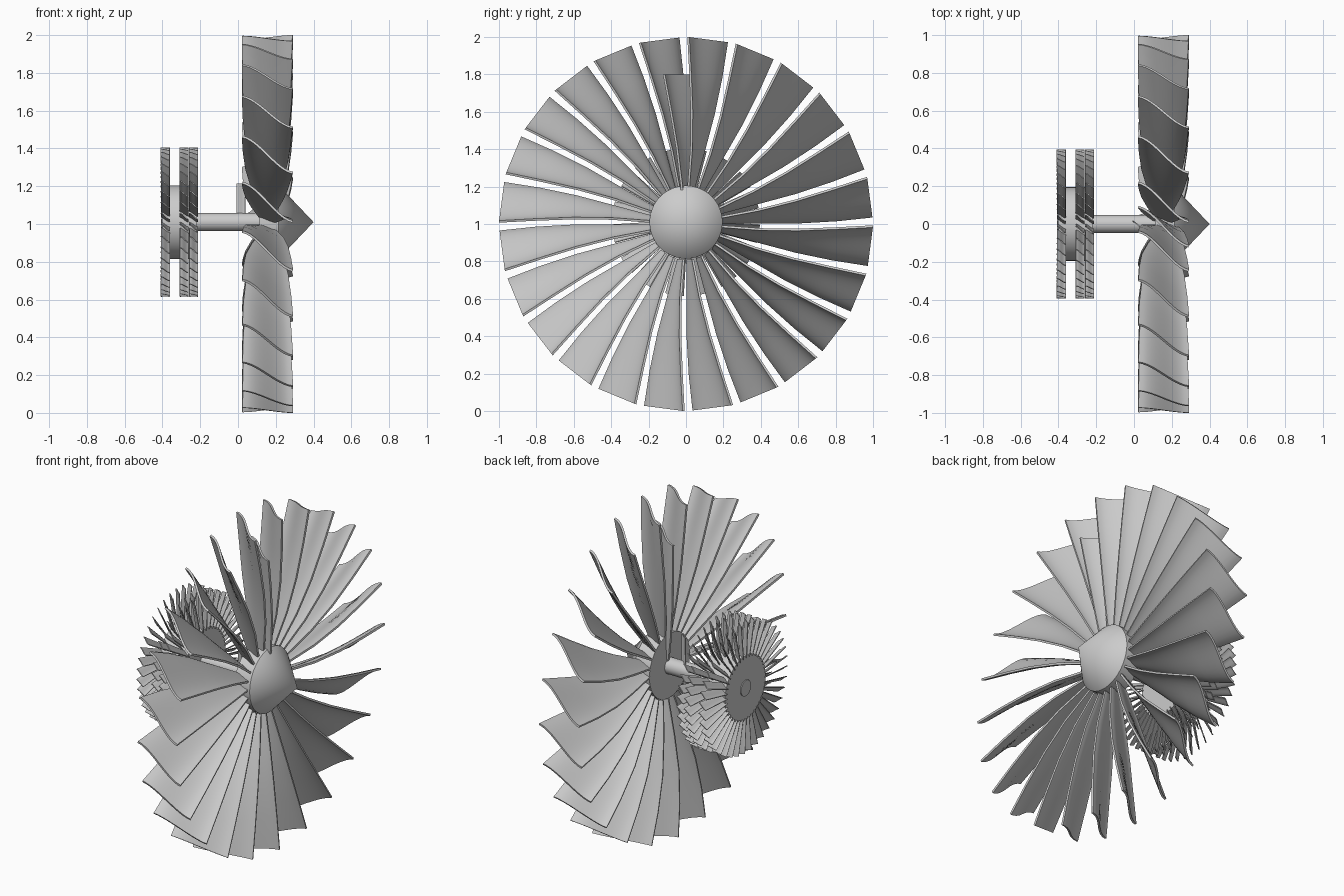
import bpy, bmesh, math
from mathutils import Matrix, Vector

if "Cube" in bpy.data.objects:
    bpy.data.objects.remove(bpy.data.objects["Cube"])

FAN_Z, CORE_Z = 1.0, 1.01


def finish(bm, name, angle=35):
    bmesh.ops.recalc_face_normals(bm, faces=bm.faces)
    me = bpy.data.meshes.new(name)
    bm.to_mesh(me)
    bm.free()
    ob = bpy.data.objects.new(name, me)
    bpy.context.collection.objects.link(ob)
    bpy.ops.object.select_all(action='DESELECT')
    bpy.context.view_layer.objects.active = ob
    ob.select_set(True)
    bpy.ops.object.shade_smooth_by_angle(angle=math.radians(angle))
    return ob


def add_blade(bm, sections, thick, n, mat):
    """Closed S-cambered blade; each section = (radius, x0, x1, y0, y1)."""
    loops = []
    for r, x0, x1, y0, y1 in sections:
        mid = []
        for i in range(n + 1):
            t = i / n
            s = 0.75 * t * t * (3 - 2 * t) + 0.25 * t
            mid.append(Vector((x0 + (x1 - x0) * t, y0 + (y1 - y0) * s, r)))
        sides = [[], []]
        for i, p in enumerate(mid):
            d = mid[min(i + 1, n)] - mid[max(i - 1, 0)]
            nrm = Vector((-d.y, d.x, 0)).normalized() * thick / 2
            sides[0].append(p + nrm)
            sides[1].append(p - nrm)
        loops.append([bm.verts.new(mat @ p) for p in sides[0] + sides[1][::-1]])
    m = 2 * (n + 1)
    for a, b in zip(loops, loops[1:]):
        for i in range(m):
            j = (i + 1) % m
            bm.faces.new((a[i], a[j], b[j], b[i]))
    for l in (loops[0], loops[-1]):
        for i in range(n):
            bm.faces.new((l[i], l[i + 1], l[m - 2 - i], l[m - 1 - i]))


def blade_ring(name, sections, thick, n, count, phase, x, z):
    bm = bmesh.new()
    for k in range(count):
        ang = -(k + phase) * 2 * math.pi / count
        add_blade(bm, sections, thick, n,
                  Matrix.Translation((x, 0, z)) @ Matrix.Rotation(ang, 4, 'X'))
    return finish(bm, name)


def single_blade(name, sections, thick, n, loc):
    bm = bmesh.new()
    add_blade(bm, sections, thick, n, Matrix.Translation(loc))
    return finish(bm, name)


def lathe(name, profile, segs=48):
    """Spin (x, radius) points around the engine axis."""
    bm = bmesh.new()
    vs = [bm.verts.new((x, 0, r)) for x, r in profile]
    es = [bm.edges.new(p) for p in zip(vs, vs[1:])]
    bmesh.ops.spin(bm, geom=vs + es, cent=(0, 0, 0), axis=(1, 0, 0),
                   angle=2 * math.pi, steps=segs, use_duplicate=False)
    bmesh.ops.remove_doubles(bm, verts=bm.verts, dist=1e-5)
    bmesh.ops.translate(bm, verts=bm.verts, vec=(0, 0, CORE_Z))
    return finish(bm, name)


# Large fan: 24 twisted blades plus one shorter-standing spare at the top
fan = [(0.19, 0.11, 0.20, 0.016, -0.012),
       (0.40, 0.07, 0.24, 0.044, -0.024),
       (0.60, 0.04, 0.265, 0.070, -0.048),
       (0.80, 0.027, 0.28, 0.085, -0.082),
       (0.993, 0.022, 0.29, 0.090, -0.118)]
blade_ring("fan_blades", fan, 0.012, 12, 24, 0.5, 0, FAN_Z)
single_blade("spare_fan_blade", fan, 0.012, 12, (0, 0, FAN_Z - 0.193))

# Three compressor rings and a single spare blade behind the hub
comp = [(0.185, -0.023, 0.023, 0.013, -0.013),
        (0.29, -0.023, 0.023, 0.015, -0.015),
        (0.395, -0.023, 0.023, 0.017, -0.017)]
for i, x in enumerate((-0.385, -0.285, -0.235)):
    blade_ring(f"compressor_blades_{i + 1}", comp, 0.005, 6, 40, 0.5, x, CORE_Z)
single_blade("spare_compressor_blade", comp, 0.005, 6, (0.015, 0, CORE_Z - 0.19))

# Spinner hub, drum and shaft
lathe("spinner_hub", [(0.11, 0), (0.11, 0.195), (0.215, 0.195), (0.40, 0)])
lathe("compressor_drum", [(-0.40, 0), (-0.40, 0.195), (-0.22, 0.195), (-0.22, 0)])
lathe("shaft", [(-0.405, 0), (-0.405, 0.048), (0.15, 0.048), (0.15, 0)], 32)
